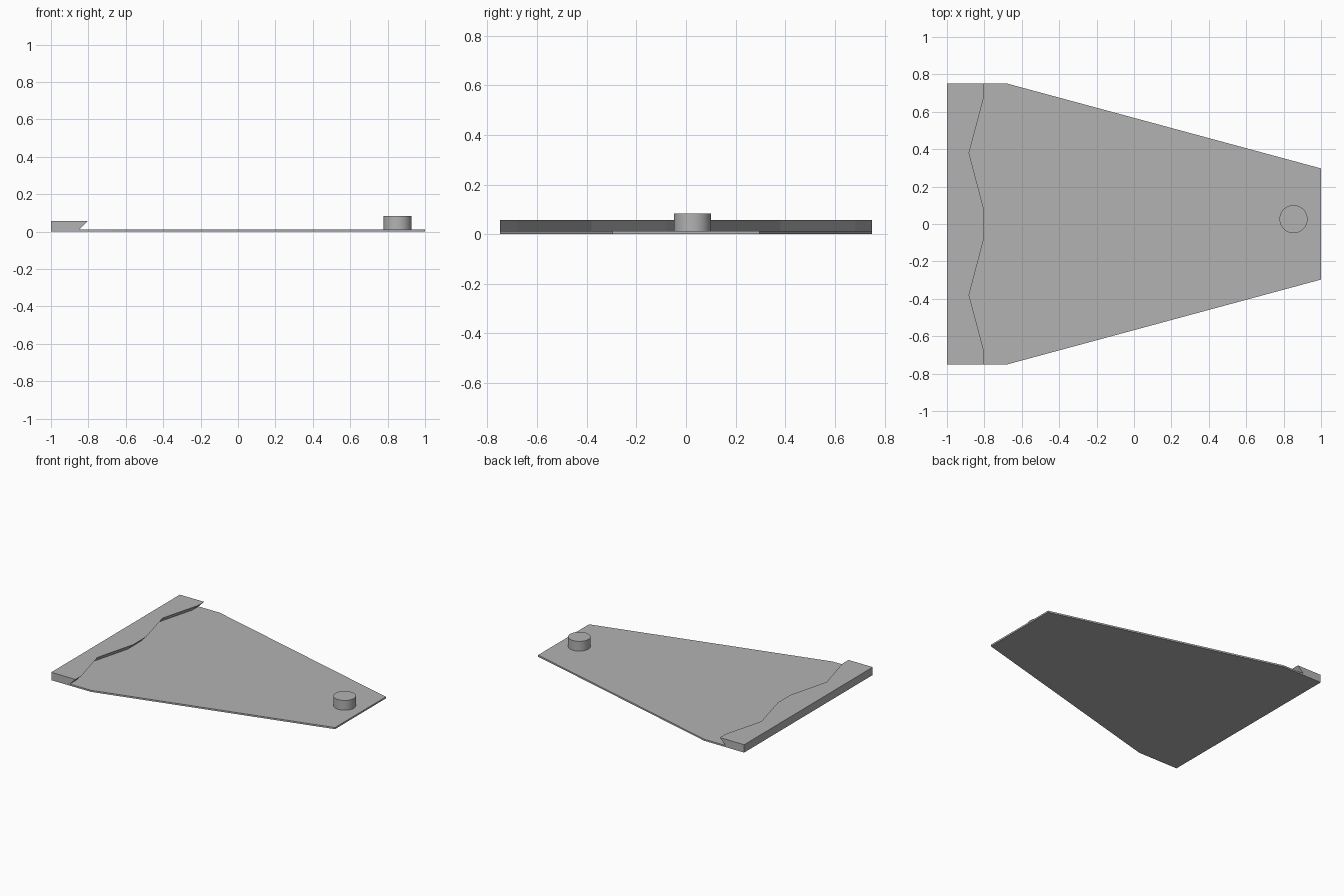
import bpy
import bmesh

cube = bpy.data.objects.get("Cube")
if cube:
    bpy.data.objects.remove(cube, do_unlink=True)

grey = bpy.data.materials.new("plain grey")
grey.use_nodes = True
colour = (0.45, 0.45, 0.45, 1)
grey.diffuse_color = colour
grey.node_tree.nodes["Principled BSDF"].inputs["Base Color"].default_value = colour

PLATE_TOP = 0.012
BAR_TOP = 0.058
PIN_TOP = 0.084


def finish(name, bm):
    bmesh.ops.recalc_face_normals(bm, faces=bm.faces)
    mesh = bpy.data.meshes.new(name)
    bm.to_mesh(mesh)
    bm.free()
    mesh.materials.append(grey)
    obj = bpy.data.objects.new(name, mesh)
    bpy.context.collection.objects.link(obj)
    return obj


def slab(name, half, z0, z1, undercut=0.0):
    """Extrude a y-mirrored outline; undercut pulls the lower front edge back."""
    outline = half + [(x, -y) for x, y in reversed(half)]
    bm = bmesh.new()
    low = [bm.verts.new((x - (undercut if x > -1 else 0), y, z0)) for x, y in outline]
    high = [bm.verts.new((x, y, z1)) for x, y in outline]
    bm.faces.new(low)
    bm.faces.new(high)
    n = len(outline)
    for i in range(n):
        j = (i + 1) % n
        bm.faces.new((low[i], low[j], high[j], high[i]))
    return finish(name, bm)


# Thin tapering base plate
slab("base_plate", [(-1, 0.75), (-0.675, 0.75), (1, 0.297)], 0, PLATE_TOP)

# Raised end bar with a wavy, undercut inner edge
slab("end_bar",
     [(-1, 0.75), (-0.802, 0.75), (-0.802, 0.68), (-0.882, 0.38), (-0.802, 0.076)],
     PLATE_TOP, BAR_TOP, undercut=0.046)

# Round pin near the narrow end
bpy.ops.mesh.primitive_cylinder_add(
    vertices=48, radius=0.075, depth=PIN_TOP - PLATE_TOP,
    location=(0.853, 0.026, (PIN_TOP + PLATE_TOP) / 2))
pin = bpy.context.object
pin.name = "round_pin"
pin.data.materials.append(grey)
bpy.ops.object.shade_smooth_by_angle()
